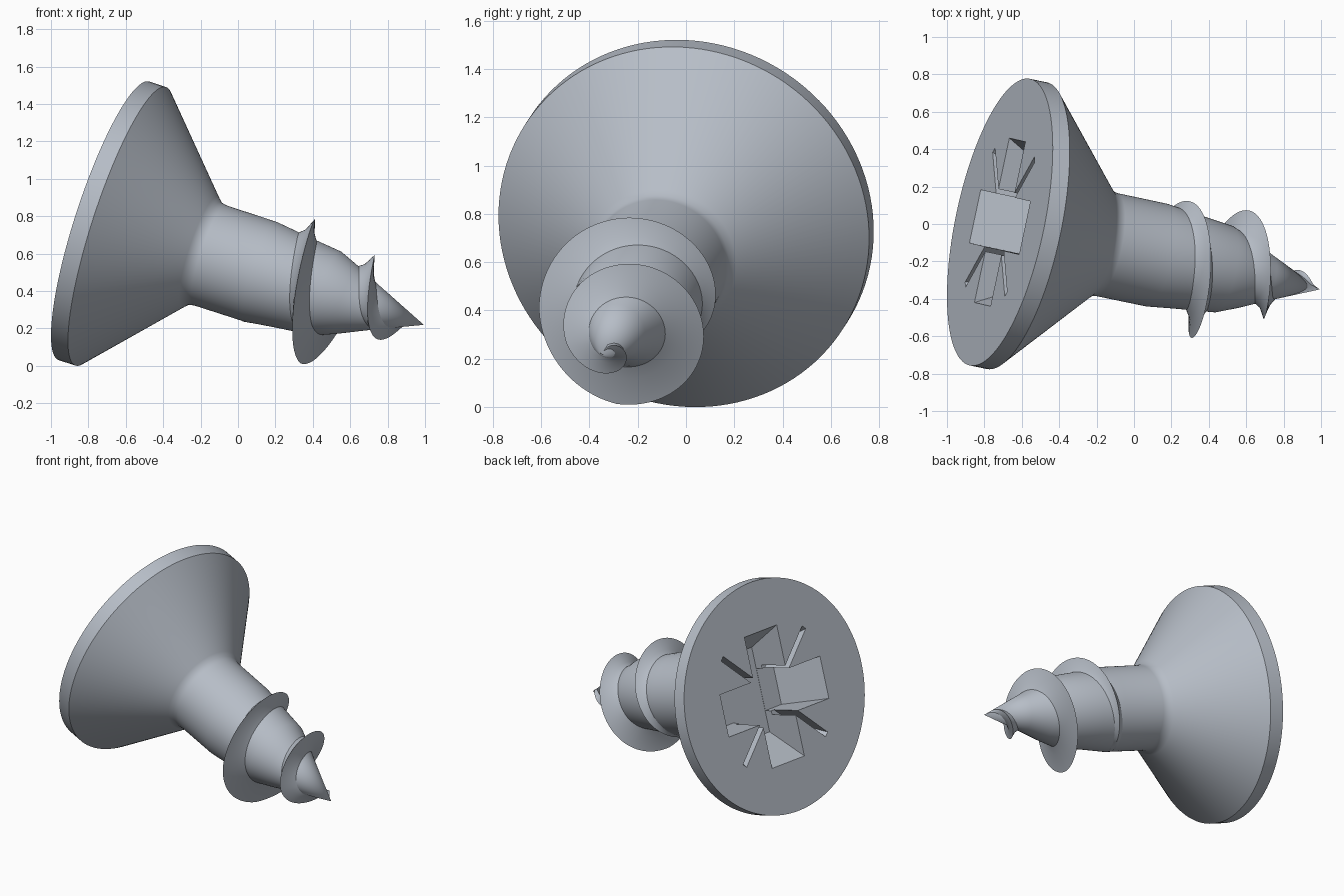
import bpy, bmesh, math
from mathutils import Matrix, Vector

cube = bpy.data.objects.get("Cube")
if cube:
    bpy.data.objects.remove(cube)

steel = bpy.data.materials.new("blue_grey_steel")
steel.use_nodes = True
COLOUR = (0.47, 0.51, 0.57, 1)
steel.diffuse_color = COLOUR
steel.node_tree.nodes["Principled BSDF"].inputs["Base Color"].default_value = COLOUR

# Screw axis: local z runs from the head face to the tip
axis = Vector((0.932, -0.196, -0.303)).normalized()
side = (Vector((0, 1, 0)) - axis * axis.y).normalized()
up = axis.cross(side)
PLACE = Matrix.Translation((-0.717, 0.01, 0.775)) @ Matrix((side, up, axis)).transposed().to_4x4()


def add_part(name, bm):
    bmesh.ops.remove_doubles(bm, verts=bm.verts, dist=1e-5)
    bmesh.ops.recalc_face_normals(bm, faces=bm.faces)
    bm.transform(PLACE)
    mesh = bpy.data.meshes.new(name)
    bm.to_mesh(mesh)
    bm.free()
    mesh.materials.append(steel)
    obj = bpy.data.objects.new(name, mesh)
    bpy.context.collection.objects.link(obj)
    return obj


def activate(obj):
    bpy.ops.object.select_all(action='DESELECT')
    obj.select_set(True)
    bpy.context.view_layer.objects.active = obj


def interpolate(points, t):
    for (t0, r0), (t1, r1) in zip(points, points[1:]):
        if t <= t1:
            return r0 + (r1 - r0) * max(0, (t - t0) / (t1 - t0))
    return points[-1][1]


# Shank radius along the axis
SHANK = [(0.55, 0.311), (0.575, 0.288), (0.61, 0.281), (0.9, 0.28), (1.06, 0.26),
         (1.28, 0.236), (1.4, 0.188), (1.54, 0.125), (1.834, 0.0)]

# Head and shank: one turned profile
bm = bmesh.new()
profile = [(0, 0), (0, 0.783), (0.097, 0.783)] + SHANK
verts = [bm.verts.new((r, 0, t)) for t, r in profile]
edges = [bm.edges.new(pair) for pair in zip(verts, verts[1:])]
bmesh.ops.spin(bm, geom=verts + edges, cent=(0, 0, 0), axis=(0, 0, 1),
               angle=math.tau, steps=128, use_merge=True)
body = add_part("head_and_shank", bm)


# Driver recess: tapered bars cut into the head face
def recess_bar(angle, half_width, top_length, floor_length, depth):
    bm = bmesh.new()
    bmesh.ops.create_cube(bm, size=2)
    for v in bm.verts:
        deep = v.co.z > 0
        v.co.x *= floor_length if deep else top_length
        v.co.y *= half_width
        v.co.z = depth if deep else -0.001
    bm.transform(Matrix.Rotation(math.radians(angle), 4, 'Z'))
    return add_part("recess_cutter", bm)


BARS = [(4, 0.145, 0.45, 0.29, 0.3), (94, 0.145, 0.45, 0.29, 0.302),
        (49, 0.018, 0.52, 0.4, 0.24), (139, 0.018, 0.52, 0.4, 0.242)]
for bar in BARS:
    cutter = recess_bar(*bar)
    cutter.hide_render = True
    activate(body)
    mod = body.modifiers.new("recess", 'BOOLEAN')
    mod.operation = 'DIFFERENCE'
    mod.solver = 'EXACT'
    mod.object = cutter
    bpy.ops.object.modifier_apply(modifier=mod.name)
    bpy.data.objects.remove(cutter)

# Thread: a concave wedge swept along a tapering helix
CREST = [(0.9, 0.27), (0.93, 0.285), (1.0, 0.315), (1.1, 0.36), (1.19, 0.395),
         (1.27, 0.403), (1.37, 0.335), (1.468, 0.268), (1.57, 0.207), (1.65, 0.14),
         (1.72, 0.085), (1.8, 0.015)]
PITCH, STEPS = 0.37, 260
bm = bmesh.new()
previous = None
for i in range(STEPS + 1):
    t = 0.9 + 0.9 * i / STEPS
    turn = (t - 1.0) / PITCH * math.tau
    crest = interpolate(CREST, t)
    height = max(0.005, crest - interpolate(SHANK, t))
    width = min(0.075, 0.03 + 0.4 * height)
    ring = []
    for offset, rise in ((-1, -0.1), (-0.45, 0.3), (0, 1), (0.3, 0.3), (0.7, -0.1)):
        z = t + offset * width
        base = interpolate(SHANK, z)
        r = max(0.001, crest if rise == 1 else base + rise * height)
        ring.append(bm.verts.new((r * math.cos(turn), r * math.sin(turn), z)))
    if previous:
        for j in range(5):
            k = (j + 1) % 5
            bm.faces.new((previous[j], previous[k], ring[k], ring[j]))
    else:
        bm.faces.new(ring)
    previous = ring
bm.faces.new(previous)
thread = add_part("thread", bm)

for part in (body, thread):
    activate(part)
    bpy.ops.object.shade_smooth_by_angle(angle=math.radians(35))
